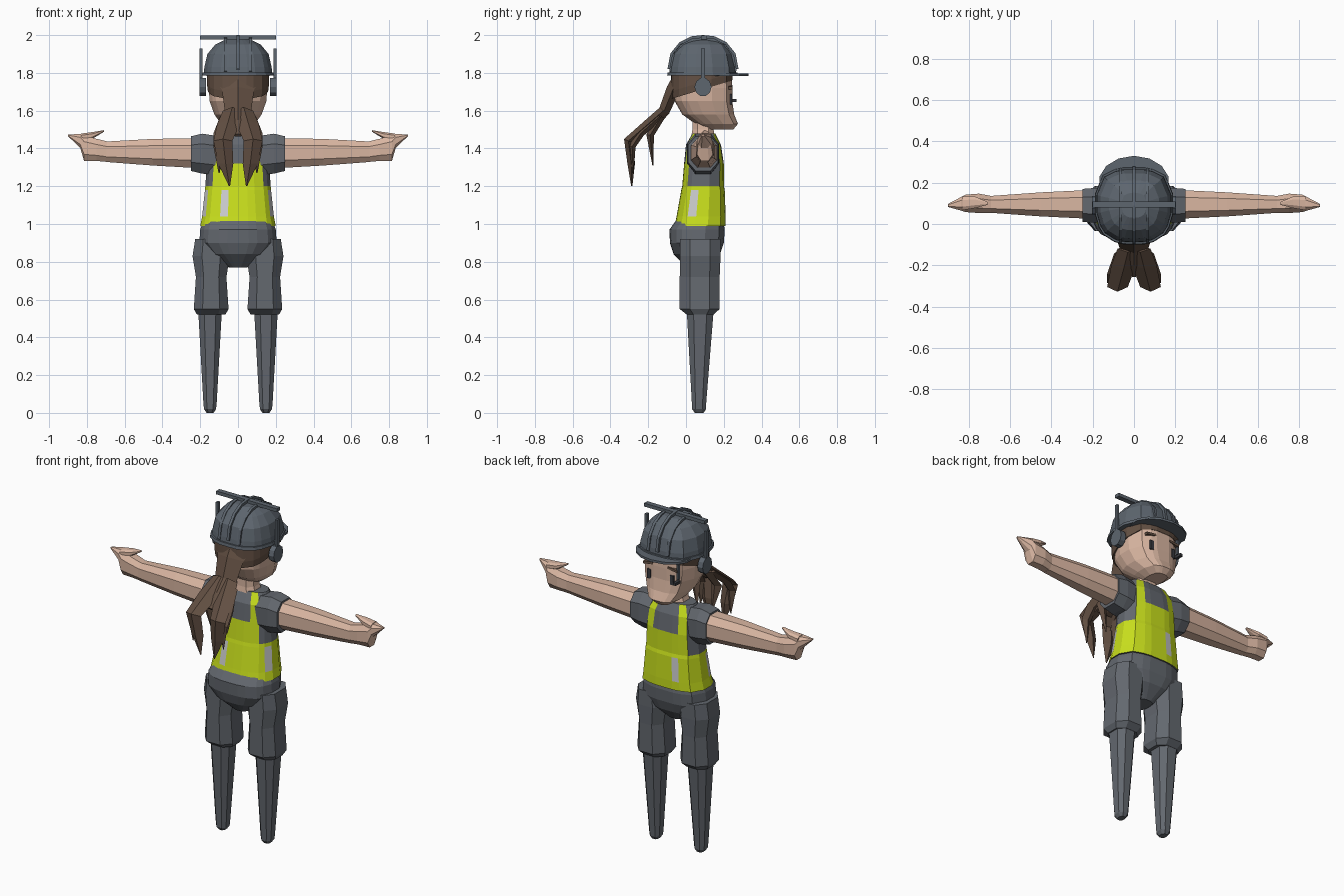
import bpy
import bmesh
import math
from mathutils import Vector

old = bpy.data.objects.get("Cube")
if old:
    bpy.data.objects.remove(old, do_unlink=True)


def make_material(name, colour):
    material = bpy.data.materials.new(name)
    material.use_nodes = True
    rgba = (*colour, 1.0)
    material.diffuse_color = rgba
    material.node_tree.nodes["Principled BSDF"].inputs["Base Color"].default_value = rgba
    return material


CLOTH = make_material("grey cloth", (0.125, 0.138, 0.158))
SHELL = make_material("blue grey shell", (0.11, 0.132, 0.158))
VEST = make_material("safety yellow", (0.58, 0.74, 0.012))
STRIPE = make_material("reflective silver", (0.6, 0.61, 0.62))
SKIN = make_material("skin", (0.7, 0.47, 0.36))
HAIR = make_material("brown hair", (0.125, 0.08, 0.056))
DARK = make_material("dark detail", (0.04, 0.042, 0.05))

# Half cross-section of the body, running from the back to the front
HALF = [(0, -1), (.28, -.99), (.5, -.93), (.78, -.75), (.9, -.55), (1, -.2),
        (1, .3), (.8, .8), (.5, .95), (.28, 1), (0, 1)]
BODY = HALF + [(-x, y) for x, y in HALF[-2:0:-1]]


def round_section(sides, power=.8):
    """Unit section with softened corners."""
    points = []
    for i in range(sides):
        angle = math.tau * (i + .5) / sides
        c, s = math.cos(angle), math.sin(angle)
        points.append((math.copysign(abs(c) ** power, c), math.copysign(abs(s) ** power, s)))
    return points


OCTAGON = round_section(8)


def loft(name, rings, materials, rule=None):
    """Skin a list of equal rings, cap the ends and colour faces by rule(row, column)."""
    bm = bmesh.new()
    rows = [[bm.verts.new(p) for p in ring] for ring in rings]
    count = len(rows[0])
    for r in range(len(rows) - 1):
        for c in range(count):
            d = (c + 1) % count
            face = bm.faces.new((rows[r][c], rows[r][d], rows[r + 1][d], rows[r + 1][c]))
            if rule:
                face.material_index = rule(r, c)
    bm.faces.new(rows[0])
    bm.faces.new(rows[-1])
    bmesh.ops.recalc_face_normals(bm, faces=bm.faces)
    mesh = bpy.data.meshes.new(name)
    bm.to_mesh(mesh)
    bm.free()
    for material in materials:
        mesh.materials.append(material)
    obj = bpy.data.objects.new(name, mesh)
    bpy.context.collection.objects.link(obj)
    return obj


def upright(name, levels, material, section=BODY, cx=0, rule=None):
    """Loft levels of (z, half width, back y, front y)."""
    rings = [[(cx + u * w, (b + f) / 2 + v * (f - b) / 2, z) for u, v in section]
             for z, w, b, f in levels]
    materials = material if isinstance(material, list) else [material]
    return loft(name, rings, materials, rule)


def sideways(name, levels, material, side):
    """Loft levels of (x, low z, high z, y, half depth) along one arm."""
    rings = [[(side * x, y + u * d, (lo + hi) / 2 + v * (hi - lo) / 2) for u, v in OCTAGON]
             for x, lo, hi, y, d in levels]
    return loft(name, rings, [material])


def ribbon(name, path, material):
    """Loft a box section along points of (x, y, z, half width, half thickness)."""
    rings = []
    for i, (x, y, z, w, t) in enumerate(path):
        a = Vector(path[max(i - 1, 0)][:3])
        b = Vector(path[min(i + 1, len(path) - 1)][:3])
        normal = (b - a).cross(Vector((1, 0, 0))).normalized() * t
        across = Vector((w, 0, 0))
        p = Vector((x, y, z))
        rings.append([p + across, p + normal, p - across, p - normal] if material == HAIR else
                     [p + across + normal, p - across + normal, p - across - normal, p + across - normal])
    return loft(name, rings, [material])


def box(name, centre, size, material):
    bpy.ops.mesh.primitive_cube_add(size=1, location=centre)
    obj = bpy.context.object
    obj.name = name
    obj.scale = size
    obj.data.materials.append(material)
    return obj


def disc(name, centre, scale, material, sides, turn=0):
    bpy.ops.mesh.primitive_cylinder_add(vertices=sides, radius=1, depth=1, location=centre,
                                        rotation=(0, turn, 0))
    obj = bpy.context.object
    obj.name = name
    obj.scale = scale
    obj.data.materials.append(material)
    return obj


# Torso: yellow vest with straps and silver stripes over a grey shirt
def vest_colour(row, column):
    half = len(HALF) - 1
    step = column if column < half else 2 * half - 1 - column
    on_minus_x = column >= half
    if row == 1 and (step == 4 or (on_minus_x and step in (1, 8))):
        return 2
    if row < 3 or (row == 3 and (step < 3 or step > 6)):
        return 1
    return 1 if step in (2, 7) else 0


upright("vest_torso", [(.99, .2, -.06, .21), (1.04, .19, -.05, .21), (1.18, .175, -.025, .205),
                       (1.2, .173, -.02, .2), (1.32, .165, -.01, .2), (1.42, .155, 0, .185),
                       (1.48, .125, .035, .155)],
        [CLOTH, VEST, STRIPE], rule=vest_colour)

# Hips and seat
upright("hips", [(.77, .05, 0, .12), (.84, .15, -.065, .18), (.9, .205, -.085, .2),
                 (.97, .2, -.088, .205), (1.03, .18, -.045, .195)], CLOTH)

# Paired limbs
for side, label in ((1, "left"), (-1, "right")):
    upright(label + "_short_leg", [(.52, .08, .0, .15), (.55, .098, -.04, .185), (.72, .086, -.04, .185),
                                   (.83, .105, -.04, .19), (.92, .09, -.04, .19)],
            CLOTH, OCTAGON, side * .127 + side * .015)
    upright(label + "_lower_leg", [(0, .02, .045, .095), (.02, .034, .03, .108), (.06, .038, .028, .11),
                                   (.53, .066, 0, .15)], CLOTH, OCTAGON, side * .148)
    sideways(label + "_sleeve", [(.09, 1.25, 1.47, .09, .08), (.19, 1.26, 1.485, .09, .09),
                                 (.25, 1.275, 1.47, .09, .085)], CLOTH, side)
    sideways(label + "_arm", [(.2, 1.29, 1.46, .095, .075), (.45, 1.305, 1.455, .095, .062),
                              (.7, 1.325, 1.44, .095, .043)], SKIN, side)
    sideways(label + "_hand", [(.69, 1.325, 1.44, .095, .043), (.75, 1.33, 1.455, .1, .05),
                               (.815, 1.33, 1.475, .1, .045), (.835, 1.4, 1.48, .098, .036),
                               (.9, 1.465, 1.473, .09, .008)], SKIN, side)
    sideways(label + "_thumb", [(.83, 1.44, 1.48, .1, .035), (.77, 1.45, 1.488, .105, .03),
                                (.71, 1.488, 1.497, .1, .008)], SKIN, side)

# Neck and head
upright("neck", [(1.44, .085, .02, .16), (1.5, .065, .03, .15), (1.56, .06, .03, .15)], SKIN, OCTAGON)
upright("head", [(1.5, .05, .1, .25), (1.53, .09, .05, .275), (1.58, .125, -.02, .255),
                 (1.65, .15, -.06, .245), (1.72, .155, -.065, .245), (1.82, .15, -.065, .24)], SKIN)

# Face details
for side, label in ((1, "left"), (-1, "right")):
    box(label + "_eye", (side * .075, .235, 1.66), (.022, .018, .055), DARK)
    brow = box(label + "_brow", (side * .08, .235, 1.725), (.065, .02, .014), HAIR)
    brow.rotation_euler.y = side * .15
box("mouth_boom", (-.11, .23, 1.715), (.012, .02, .09), SHELL)
box("boom_tip", (-.11, .245, 1.655), (.018, .045, .016), DARK)

# Hair cap, with its lower edge rising towards the face
cap_rings = []
for lift, grow in ((0, 1.03), (.04, 1.06), (None, 1.05)):
    ring = []
    for u, v in BODY:
        y = .085 + v * .155 * grow
        z = 1.81 if lift is None else 1.665 + lift + (y + .07) * .3
        ring.append((u * .155 * grow, y, z))
    cap_rings.append(ring)
loft("hair_cap", cap_rings, [HAIR])

# Ponytail
ribbon("ponytail_root", [(0, -.02, 1.79, .13, .04), (0, -.07, 1.71, .085, .035),
                         (0, -.115, 1.6, .07, .03), (0, -.18, 1.53, .09, .03),
                         (0, -.25, 1.47, .06, .01)], HAIR)
for side, label in ((1, "left"), (-1, "right")):
    ribbon(label + "_long_lock", [(side * .03, -.12, 1.6, .05, .025), (side * .05, -.2, 1.53, .06, .025),
                                  (side * .08, -.305, 1.44, .05, .025), (side * .065, -.29, 1.32, .04, .02),
                                  (side * .045, -.287, 1.2, .003, .003)], HAIR)
    ribbon(label + "_outer_lock", [(side * .06, -.14, 1.57, .035, .02), (side * .095, -.24, 1.48, .035, .02),
                                   (side * .1, -.285, 1.41, .03, .018),
                                   (side * .1, -.28, 1.27, .003, .003)], HAIR)
    ribbon(label + "_under_lock", [(side * .04, -.13, 1.57, .04, .02), (side * .07, -.19, 1.47, .035, .02),
                                   (side * .05, -.175, 1.31, .003, .003)], HAIR)

# Helmet shell, rim and peak
upright("helmet_shell", [(1.785, .182, -.09, .265), (1.83, .178, -.085, .262), (1.9, .162, -.07, .245),
                         (1.95, .12, -.03, .21), (1.98, .06, .03, .15)], SHELL)
upright("helmet_rim", [(1.785, .19, -.1, .275), (1.803, .187, -.097, .272)], SHELL)
disc("helmet_peak", (0, .2, 1.79), (.172, .13, .013), SHELL, 14)

# Helmet ribs
for x, name in ((0, "middle_rib"), (.065, "left_rib"), (-.065, "right_rib")):
    shrink, drop = (.95, .012) if x else (1, 0)
    arc = [(-.18, 1.82), (-.165, 1.9), (-.12, 1.955), (-.06, 1.986),
           (0, 1.992), (.06, 1.986), (.12, 1.955), (.165, 1.9), (.18, 1.82)]
    ribbon(name, [(x, .09 + y * shrink, z - drop, .008, .008) for y, z in arc], SHELL)

# Crossbar, side stalks and ear pods
box("crossbar", (0, .095, 1.987), (.4, .03, .02), SHELL)
for side, label in ((1, "left"), (-1, "right")):
    box(label + "_stalk", (side * .196, .09, 1.845), (.014, .02, .17), SHELL)
    disc(label + "_ear_pod", (side * .187, .09, 1.725), (.05, .045, .034), SHELL, 10, math.pi / 2)
